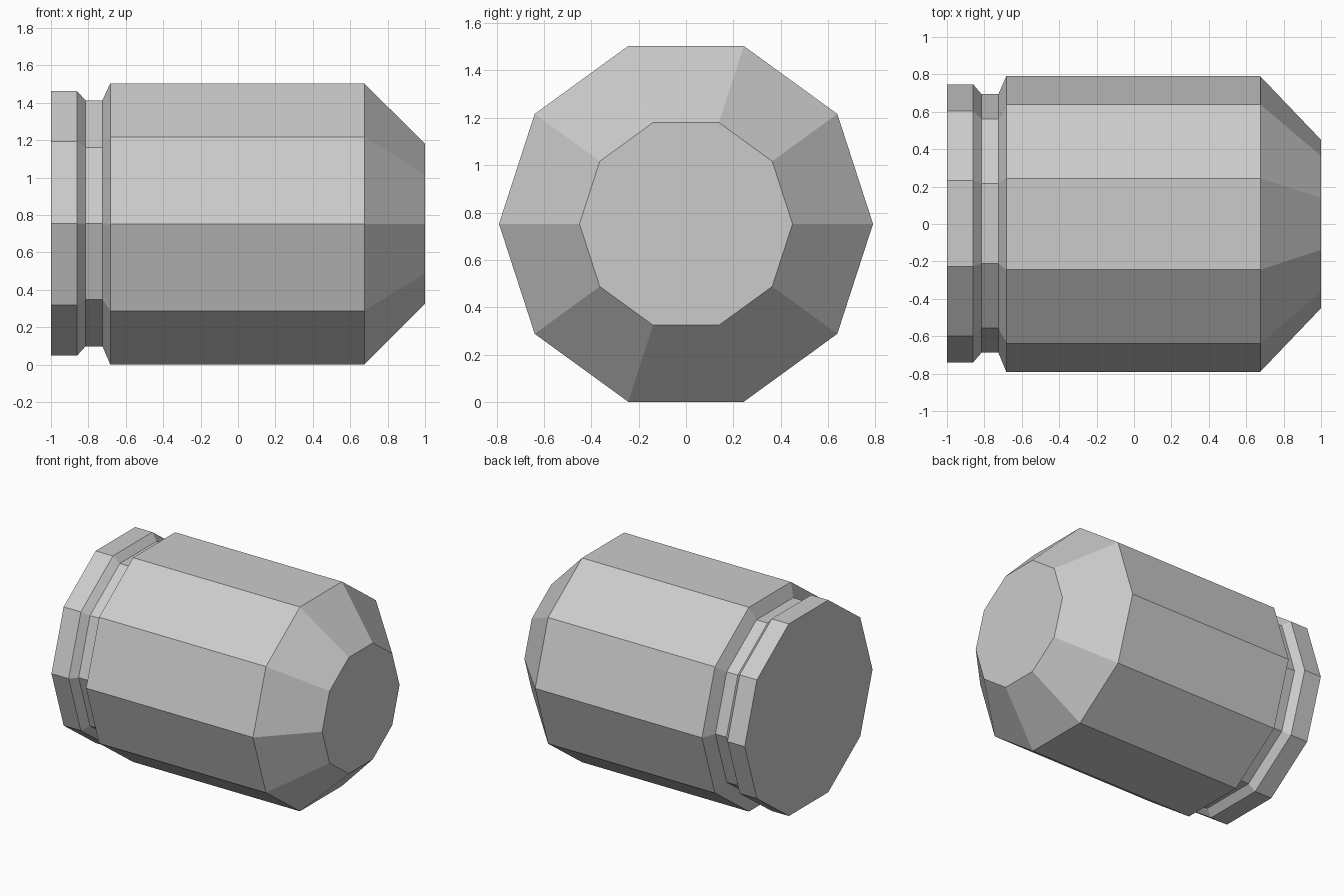
import bpy, bmesh
from math import sin, cos, tau

if "Cube" in bpy.data.objects:
    bpy.data.objects.remove(bpy.data.objects["Cube"])

SIDES = 10
AXIS_Z = 0.752

# Profile along x: (x, radius, small centre shift in y and z)
profile = [
    (-1.0, 0.743, 0.003),     # rear flange
    (-0.86, 0.743, 0.003),
    (-0.815, 0.691, 0.003),   # groove
    (-0.725, 0.691, 0.003),
    (-0.683, 0.79, 0.0),      # main body
    (0.675, 0.79, 0.0),
    (1.0, 0.45, 0.0),         # tapered nose
]

# Ten-sided turned body with flat end caps
bm = bmesh.new()
rings = []
for x, r, shift in profile:
    rings.append([bm.verts.new((x, shift + r * cos(tau * i / SIDES),
                                AXIS_Z + shift + r * sin(tau * i / SIDES)))
                  for i in range(SIDES)])
for a, b in zip(rings, rings[1:]):
    for i in range(SIDES):
        j = (i + 1) % SIDES
        bm.faces.new((a[i], a[j], b[j], b[i]))
bm.faces.new(rings[0])
bm.faces.new(rings[-1])
bmesh.ops.recalc_face_normals(bm, faces=bm.faces[:])

mesh = bpy.data.meshes.new("grooved_barrel")
bm.to_mesh(mesh)
bm.free()
bpy.context.collection.objects.link(bpy.data.objects.new("grooved_barrel", mesh))
